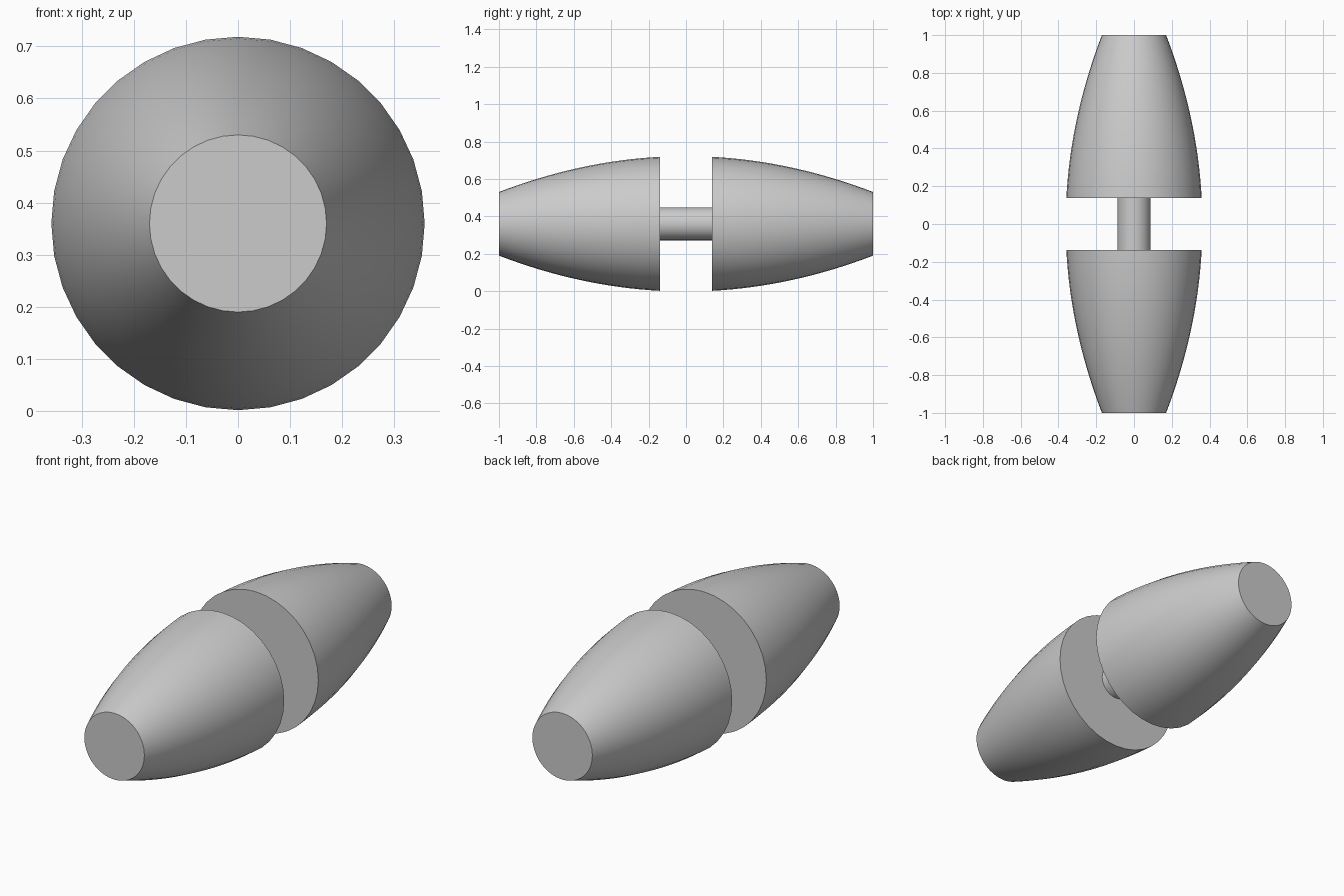
import bpy, bmesh, math
from mathutils import Matrix

cube = bpy.data.objects.get("Cube")
if cube:
    bpy.data.objects.remove(cube, do_unlink=True)

SIDES = 36
AXIS_Z = 0.36      # height of the long axis
GAP = 0.138        # half the gap between the two halves

grey = bpy.data.materials.new("plain grey")
grey.use_nodes = True
colour = (0.6, 0.6, 0.6, 1)
grey.diffuse_color = colour
grey.node_tree.nodes["Principled BSDF"].inputs["Base Color"].default_value = colour


def turned_part(name, profile):
    """Closed round solid along y from (y, radius) pairs, with flat end caps."""
    bm = bmesh.new()
    rings = []
    for y, r in profile:
        angles = [2 * math.pi * i / SIDES for i in range(SIDES)]
        rings.append([bm.verts.new((r * math.cos(a), y, r * math.sin(a))) for a in angles])
    for a, b in zip(rings, rings[1:]):
        for i in range(SIDES):
            j = (i + 1) % SIDES
            bm.faces.new((a[i], a[j], b[j], b[i]))
    bm.faces.new(rings[0])
    bm.faces.new(rings[-1])
    bmesh.ops.recalc_face_normals(bm, faces=bm.faces)
    bmesh.ops.transform(bm, matrix=Matrix.Translation((0, 0, AXIS_Z)), verts=bm.verts)
    mesh = bpy.data.meshes.new(name)
    bm.to_mesh(mesh)
    bm.free()
    mesh.materials.append(grey)
    obj = bpy.data.objects.new(name, mesh)
    bpy.context.collection.objects.link(obj)
    bpy.ops.object.select_all(action='DESELECT')
    obj.select_set(True)
    bpy.context.view_layer.objects.active = obj
    bpy.ops.object.shade_smooth_by_angle(angle=math.radians(30))
    return obj


# Two bulged halves, widest at the gap and tapering to flat ends
steps = 16
for name, side in (("front_half", -1), ("back_half", 1)):
    ys = [GAP + (1 - GAP) * k / steps for k in range(steps + 1)]
    turned_part(name, [(side * y, 0.362 - 0.192 * y * y) for y in ys])

# Thin pin joining the halves
turned_part("centre_pin", [(-GAP, 0.088), (GAP, 0.088)])
